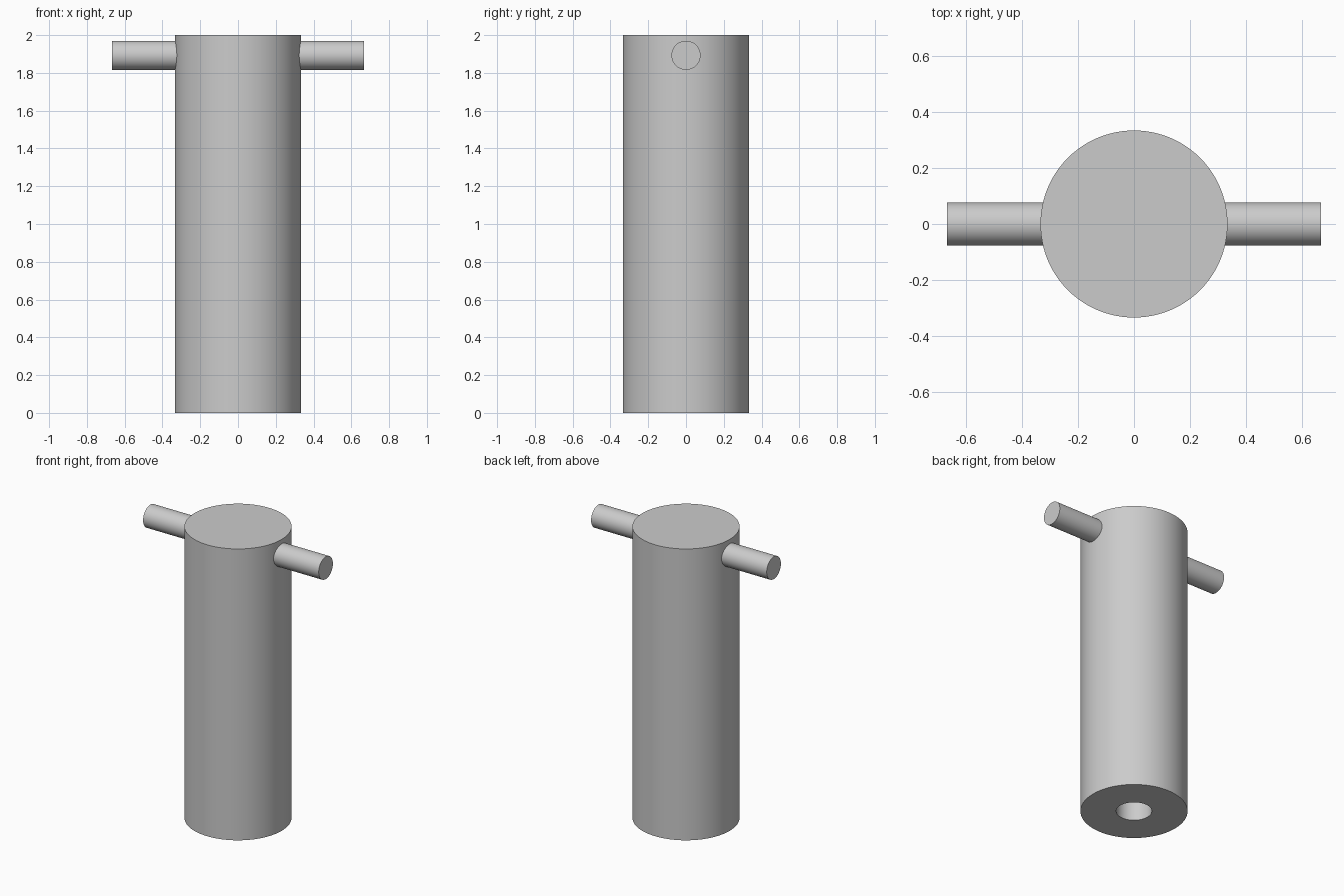
import bpy
import bmesh
import math
from mathutils import Matrix, Vector

cube = bpy.data.objects.get("Cube")
if cube:
    bpy.data.objects.remove(cube, do_unlink=True)

# Single grey metal
grey = bpy.data.materials.new("plain_grey")
grey.use_nodes = True
colour = (0.6, 0.6, 0.6, 1)
grey.diffuse_color = colour
grey.node_tree.nodes["Principled BSDF"].inputs["Base Color"].default_value = colour


def lathe(name, profile, steps=96):
    """Spin a (radius, height) profile around the z axis."""
    bm = bmesh.new()
    verts = [bm.verts.new((r, 0, z)) for r, z in profile]
    edges = [bm.edges.new(pair) for pair in zip(verts, verts[1:])]
    bmesh.ops.spin(bm, geom=verts + edges, cent=(0, 0, 0), axis=(0, 0, 1),
                   angle=math.tau, steps=steps)
    bmesh.ops.remove_doubles(bm, verts=bm.verts, dist=1e-5)
    bmesh.ops.recalc_face_normals(bm, faces=bm.faces)
    mesh = bpy.data.meshes.new(name)
    bm.to_mesh(mesh)
    bm.free()
    mesh.materials.append(grey)
    obj = bpy.data.objects.new(name, mesh)
    bpy.context.collection.objects.link(obj)
    bpy.ops.object.select_all(action="DESELECT")
    obj.select_set(True)
    bpy.context.view_layer.objects.active = obj
    bpy.ops.object.shade_smooth_by_angle(angle=math.radians(30))
    return obj


# Body with a blind bore in its underside
RADIUS, HEIGHT = 1 / 3, 2
BORE, DEPTH = 1 / 9, 1
lathe("body", [(0, HEIGHT), (RADIUS, HEIGHT), (RADIUS, 0),
               (BORE, 0), (BORE, DEPTH), (0, DEPTH)])

# Cross pin: one stub on each side, rooted just inside the body wall
PIN, REACH, ROOT = 0.077, 2 / 3, 0.3
for side, sign in (("left", 1), ("right", -1)):
    stub = lathe(side + "_pin", [(0, ROOT), (PIN, ROOT), (PIN, REACH), (0, REACH)], 64)
    turn = Matrix.Rotation(sign * math.pi / 2, 4, "Y")
    stub.data.transform(Matrix.Translation(Vector((0, 0, 1.893))) @ turn)
